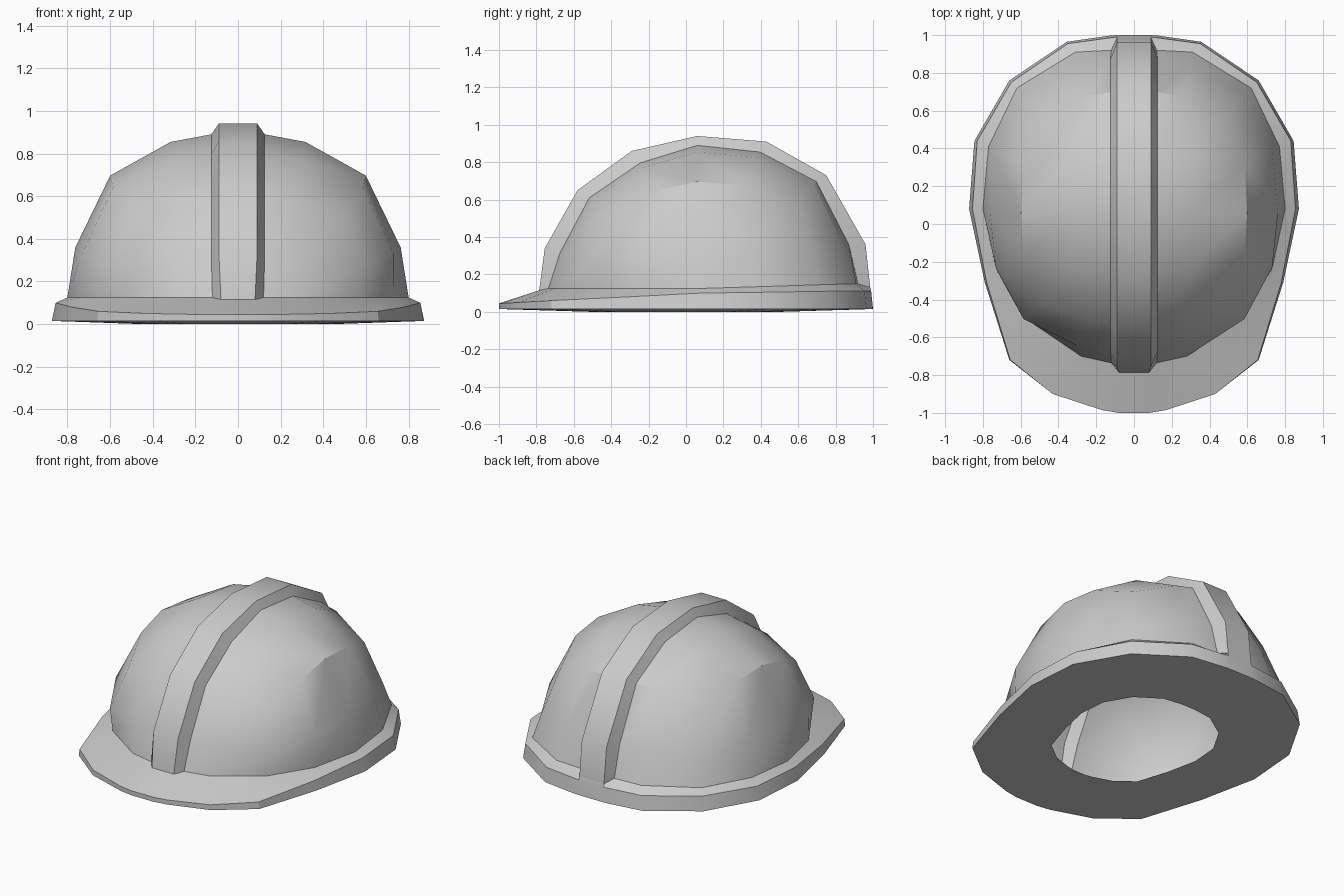
import bpy, bmesh, math

if "Cube" in bpy.data.objects:
    bpy.data.objects.remove(bpy.data.objects["Cube"])

# ---- Material ----
grey = bpy.data.materials.new("light_grey")
grey.diffuse_color = (0.6, 0.6, 0.6, 1)
grey.use_nodes = True
grey.node_tree.nodes["Principled BSDF"].inputs["Base Color"].default_value = grey.diffuse_color

# Columns across the helmet: the middle one is split into ridge foot and ridge top
COLS = [(-2, ""), (-1, ""), (0, "foot-"), (0, "top-"), (0, "top+"), (0, "foot+"), (1, ""), (2, "")]

# Ridge crest (y, z) from front brim over the crown to the back brim
RIDGE = [(-.785, .115), (-.755, .34), (-.58, .65), (-.29, .86), (.06, .94),
         (.43, .91), (.75, .73), (.96, .36), (.985, .13)]

# Half outlines from back to front, (x, y, z): dome foot and brim edge
FOOT = [(.09, .985, .13), (.12, .92, .15), (.31, .91, .15), (.62, .72, .145), (.77, .41, .135),
        (.80, .08, .125), (.73, -.24, .125), (.56, -.51, .125), (.28, -.70, .125),
        (.12, -.735, .125), (.08, -.785, .115)]
BRIM = [(.09, .99, .11), (.13, .985, .11), (.35, .955, .11), (.65, .75, .11), (.83, .44, .105),
        (.855, .08, .10), (.78, -.31, .08), (.655, -.72, .06), (.43, -.90, .05),
        (.17, -.985, .045), (.08, -1.0, .045)]
EDGE = [(.09, 1.0), (.13, .997), (.355, .965), (.66, .76), (.845, .44),
        (.873, .08), (.79, -.31), (.66, -.72), (.43, -.90), (.17, -.985), (.08, -1.0)]


def full_loop(half):
    """Mirror a half outline into a closed loop."""
    return half + [(-p[0],) + tuple(p[1:]) for p in reversed(half)]


def dome_point(a, b, c):
    """Rounded-cube grid point pushed onto the egg-shaped dome."""
    d = [math.tan(math.radians(22.5 * k)) for k in (a, b, c)]
    length = math.sqrt(sum(k * k for k in d))
    d = [k / length for k in d]
    f = sum(abs(k) ** 2.4 for k in d) ** (-1 / 2.4)
    x, y, z = (k * f for k in d)
    if z < .75:
        z -= .6 * z * (.75 - z)
    if y < 0:
        z *= 1 + .2 * y                       # lower forehead
    return [.80 * x, .06 + (.85 if y > 0 else .77) * y, .12 + .77 * z]


def grid_point(i, b, c):
    a, kind = COLS[i]
    sign = -1 if i < 4 else 1
    if c == 0:                                # bottom row follows the foot outline
        k = {2: 0, -2: 0}.get(b, 0)
        if abs(a) == 2:
            k = 5 - b
        else:
            k = {3: 0, 4: 0, 2: 1, 5: 1, 1: 2, 6: 2}[i]
            k = k if b == 2 else 10 - k
        x, y, z = FOOT[k]
        return (sign * x, y, z)
    if kind.startswith("top"):
        t = c if b == -2 else 8 - c if b == 2 else b + 4
        return (sign * .09, *RIDGE[t])
    p = dome_point(a, b, c)
    if kind:
        p[0] = sign * .125
    return tuple(p)


def finish(bm, name, angle=32):
    bmesh.ops.remove_doubles(bm, verts=bm.verts, dist=1e-4)
    me = bpy.data.meshes.new(name)
    bm.to_mesh(me)
    bm.free()
    me.materials.append(grey)
    ob = bpy.data.objects.new(name, me)
    bpy.context.collection.objects.link(ob)
    bpy.ops.object.select_all(action='DESELECT')
    ob.select_set(True)
    bpy.context.view_layer.objects.active = ob
    bpy.ops.object.shade_smooth_by_angle(angle=math.radians(angle))


# ---- Dome with raised centre ridge ----
bm = bmesh.new()


def quad(*keys):
    bm.faces.new([bm.verts.new(grid_point(*k)) for k in keys])


for i in range(7):
    for b in range(-2, 2):                    # crown
        quad((i, b, 2), (i + 1, b, 2), (i + 1, b + 1, 2), (i, b + 1, 2))
    for c in range(2):                        # forehead and back
        quad((i, -2, c), (i + 1, -2, c), (i + 1, -2, c + 1), (i, -2, c + 1))
        quad((i + 1, 2, c), (i, 2, c), (i, 2, c + 1), (i + 1, 2, c + 1))
for b in range(-2, 2):                        # sides
    for c in range(2):
        quad((7, b, c), (7, b + 1, c), (7, b + 1, c + 1), (7, b, c + 1))
        quad((0, b + 1, c), (0, b, c), (0, b, c + 1), (0, b + 1, c + 1))
finish(bm, "dome_shell")

# ---- Brim: sloped top, outer wall and flat underside with the head opening ----
bm = bmesh.new()
loops = [full_loop(FOOT), full_loop(BRIM),
         full_loop([(x, y, .015) for x, y in EDGE]),
         full_loop([(x * .51, y * .51, 0) for x, y in EDGE])]
rings = [[bm.verts.new(p) for p in loop] for loop in loops]
n = len(rings[0])
for lo, hi in zip(rings[1:], rings):
    for j in range(n):
        k = (j + 1) % n
        bm.faces.new((hi[j], hi[k], lo[k], lo[j]))
bm.normal_update()
if sum(f.normal.z for f in bm.faces if f.calc_center_median().z < .01) > 0:
    bmesh.ops.reverse_faces(bm, faces=bm.faces)
finish(bm, "brim", 30)
